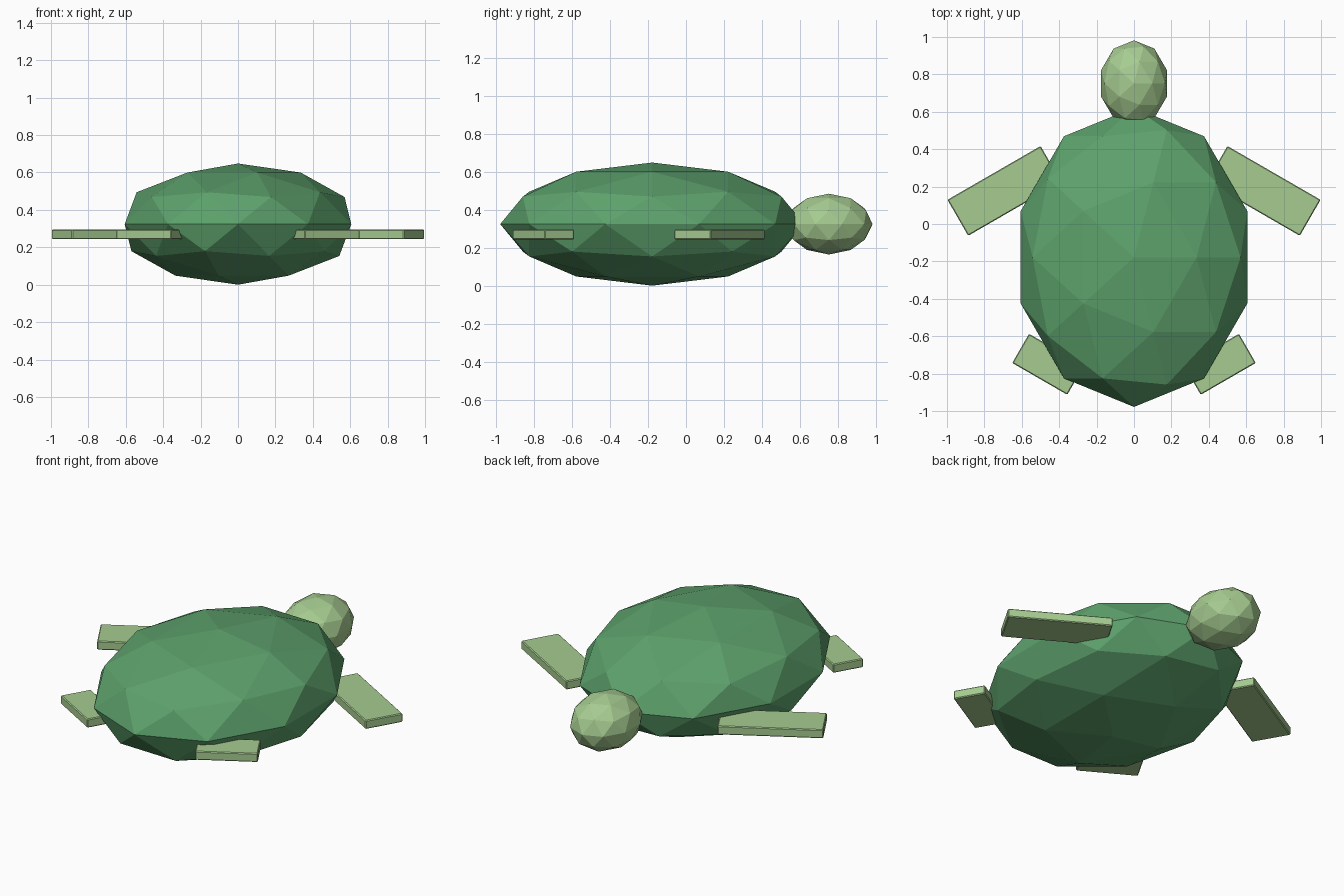
import bpy
from math import radians

default_cube = bpy.data.objects.get("Cube")
if default_cube:
    bpy.data.objects.remove(default_cube, do_unlink=True)


def make_material(name, rgb):
    mat = bpy.data.materials.new(name)
    mat.use_nodes = True
    color = (*rgb, 1.0)
    mat.diffuse_color = color
    mat.node_tree.nodes["Principled BSDF"].inputs["Base Color"].default_value = color
    return mat


shell_green = make_material("shell green", (0.11, 0.36, 0.15))
skin_green = make_material("pale skin green", (0.38, 0.60, 0.28))

MID_Z = 0.324      # widest level of the shell
FLIPPER_Z = 0.269


def faceted_ball(name, location, radii, mat):
    bpy.ops.mesh.primitive_ico_sphere_add(subdivisions=2, radius=1, location=location)
    obj = bpy.context.object
    obj.name = name
    obj.scale = radii
    obj.data.materials.append(mat)
    return obj


def flipper(name, location, size, angle):
    bpy.ops.mesh.primitive_cube_add(size=1, location=location)
    obj = bpy.context.object
    obj.name = name
    obj.scale = size
    bpy.ops.object.transform_apply(location=False, rotation=False, scale=True)
    obj.rotation_euler.z = radians(angle)
    obj.data.materials.append(skin_green)
    # Slightly chamfered edges
    bevel = obj.modifiers.new("edge chamfer", "BEVEL")
    bevel.width = 0.005
    bevel.segments = 1
    return obj


# Body and head
faceted_ball("shell", (0, -0.178, MID_Z), (0.637, 0.80, 0.324), shell_green)
faceted_ball("head", (0, 0.752, MID_Z), (0.185, 0.23, 0.16), skin_green)

# Flippers, mirrored left and right
for side, label in ((1, "left"), (-1, "right")):
    flipper(f"front_flipper_{label}", (side * 0.693, 0.177, FLIPPER_Z),
            (0.575, 0.222, 0.052), -30 * side)
    flipper(f"rear_flipper_{label}", (side * 0.459, -0.75, FLIPPER_Z),
            (0.34, 0.18, 0.052), 30 * side)
